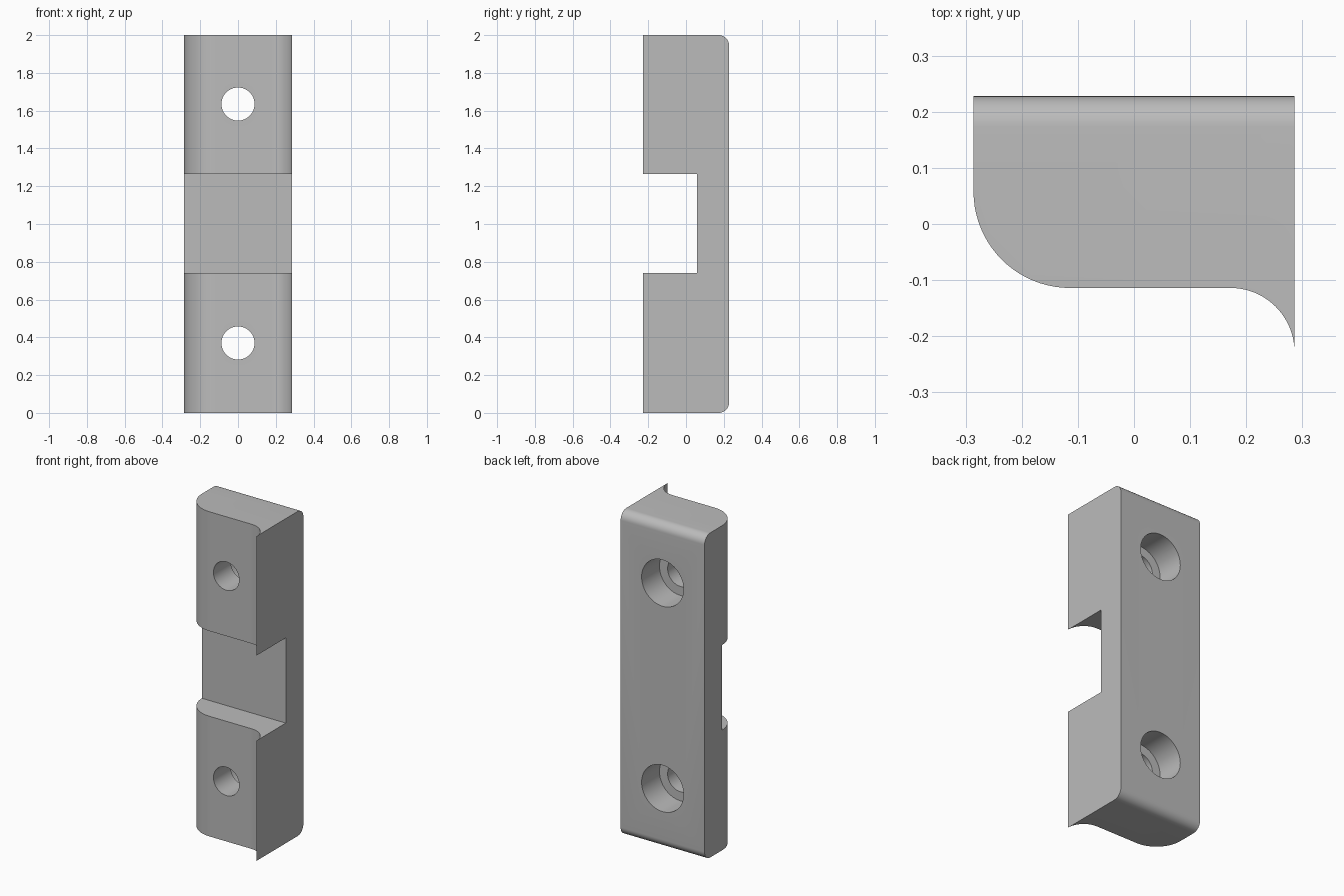
import bpy
import bmesh
from math import cos, sin, pi, radians
from mathutils import Matrix, Vector

cube = bpy.data.objects.get("Cube")
if cube:
    bpy.data.objects.remove(cube, do_unlink=True)

HALF_W, BACK, FRONT, HEIGHT = 0.286, 0.228, -0.114, 2.0
HOLE_Z = (0.37, 1.635)

grey = bpy.data.materials.new("plain grey")
grey.use_nodes = True
grey.diffuse_color = (0.5, 0.5, 0.5, 1)
grey.node_tree.nodes["Principled BSDF"].inputs["Base Color"].default_value = grey.diffuse_color


def arc(cx, cy, r, start, end, steps=20):
    angles = [radians(start + (end - start) * i / steps) for i in range(steps + 1)]
    return [(cx + r * cos(a), cy + r * sin(a)) for a in angles]


def make_object(name, bm):
    bmesh.ops.recalc_face_normals(bm, faces=bm.faces)
    mesh = bpy.data.meshes.new(name)
    bm.to_mesh(mesh)
    bm.free()
    mesh.materials.append(grey)
    obj = bpy.data.objects.new(name, mesh)
    bpy.context.collection.objects.link(obj)
    return obj


def cut(target, bm, name):
    cutter = make_object(name, bm)
    mod = target.modifiers.new(name, 'BOOLEAN')
    mod.operation, mod.solver, mod.object = 'DIFFERENCE', 'EXACT', cutter
    bpy.context.view_layer.objects.active = target
    bpy.ops.object.modifier_apply(modifier=mod.name)
    bpy.data.objects.remove(cutter, do_unlink=True)


def cylinder(radius, y0, y1, z):
    bm = bmesh.new()
    place = Matrix.Translation((0, (y0 + y1) / 2, z)) @ Matrix.Rotation(pi / 2, 4, 'X')
    bmesh.ops.create_cone(bm, cap_ends=True, segments=64, radius1=radius,
                          radius2=radius, depth=y1 - y0, matrix=place)
    return bm


# Block profile: rounded right corner, flared lip on the left
r_round, r_flare = 0.172, 0.114
profile = [(HALF_W, BACK), (-HALF_W, BACK)]
profile += arc(-HALF_W + r_round, FRONT + r_round, r_round, 180, 270)
profile += arc(HALF_W - r_flare, FRONT - r_flare, r_flare, 90, 0)

bm = bmesh.new()
base = bm.faces.new([bm.verts.new((x, y, 0)) for x, y in profile])
top = bmesh.ops.extrude_face_region(bm, geom=[base])["geom"]
bmesh.ops.translate(bm, vec=Vector((0, 0, HEIGHT)),
                    verts=[v for v in top if isinstance(v, bmesh.types.BMVert)])
bmesh.ops.recalc_face_normals(bm, faces=bm.faces)

# Rounded back edges at the top and bottom
ends = [e for e in bm.edges if all(v.co.y > BACK - 0.001 for v in e.verts)
        and abs(e.verts[0].co.z - e.verts[1].co.z) < 0.001]
bmesh.ops.bevel(bm, geom=ends, offset=0.055, segments=10, profile=0.5, affect='EDGES')
block = make_object("mounting_block", bm)

# Front notch
bm = bmesh.new()
bmesh.ops.create_cube(bm, size=1, matrix=Matrix.Translation((0, -0.443, 1.0025))
                      @ Matrix.Diagonal((1, 1, 0.525, 1)))
cut(block, bm, "notch_cutter")

# Counterbored screw holes
for z in HOLE_Z:
    cut(block, cylinder(0.0875, -0.5, 0.5, z), "hole_cutter")
    cut(block, cylinder(0.143, BACK - 0.174, 0.5, z), "counterbore_cutter")

# Smooth curves with crisp edges
bpy.ops.object.select_all(action='DESELECT')
block.select_set(True)
bpy.context.view_layer.objects.active = block
bpy.ops.object.shade_smooth_by_angle(angle=radians(30))
